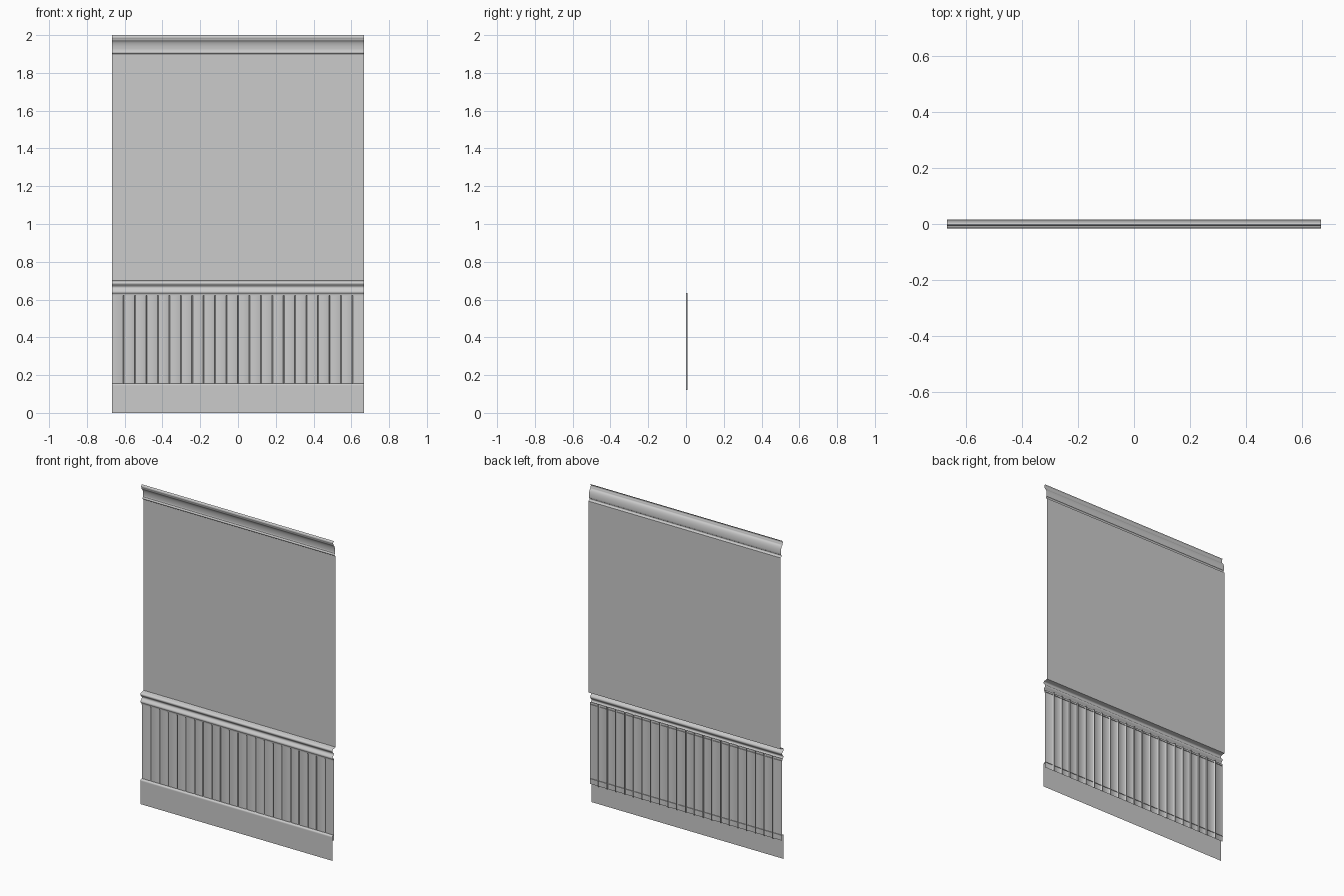
import bpy, math

if "Cube" in bpy.data.objects:
    bpy.data.objects.remove(bpy.data.objects["Cube"])

HALF = 0.666          # half width of the wall section
BACK = 0.016          # plane of the plain wall


def sheet(name, profile, to_a, to_b, angle=40):
    """Open surface made by sweeping a 2D profile between two ends."""
    n = len(profile)
    verts = [to_a(p) for p in profile] + [to_b(p) for p in profile]
    faces = [(i, n + i, n + i + 1, i + 1) for i in range(n - 1)]
    mesh = bpy.data.meshes.new(name)
    mesh.from_pydata(verts, [], faces)
    obj = bpy.data.objects.new(name, mesh)
    bpy.context.collection.objects.link(obj)
    bpy.ops.object.select_all(action='DESELECT')
    obj.select_set(True)
    bpy.context.view_layer.objects.active = obj
    bpy.ops.object.shade_smooth_by_angle(angle=math.radians(angle))
    return obj


def moulding(name, profile):
    """Sweep a (y, z) profile, listed bottom to top, across the width."""
    return sheet(name, profile,
                 lambda p: (-HALF, p[0], p[1]), lambda p: (HALF, p[0], p[1]))


def arc(cy, cz, ry, rz, start, end, steps=6):
    """Elliptical arc in the y-z plane, angles in degrees."""
    return [(cy + ry * math.cos(math.radians(start + (end - start) * i / steps)),
             cz + rz * math.sin(math.radians(start + (end - start) * i / steps)))
            for i in range(steps + 1)]


# plain upper wall
moulding("upper_wall", [(BACK, 0.70), (BACK, 1.90)])

# baseboard with eased top edge
moulding("baseboard", [(-0.016, 0.0), (-0.016, 0.143)]
         + arc(-0.008, 0.146, 0.008, 0.009, 180, 90) + [(0.003, 0.155)])

# chair rail: lower bead, waist, upper nosing
moulding("chair_rail", [(0.003, 0.621), (-0.006, 0.621), (-0.006, 0.629)]
         + arc(-0.005, 0.641, 0.009, 0.010, 250, 130)
         + arc(-0.012, 0.664, 0.010, 0.011, -50, 50)
         + arc(-0.006, 0.687, 0.010, 0.010, 230, 100)
         + [(0.006, 0.699), (BACK, 0.701)])

# crown: bottom bead, cove, top lip
moulding("crown", [(BACK, 1.90)]
         + arc(0.013, 1.909, 0.008, 0.008, 250, 110)
         + [(0.012, 1.924)]
         + arc(-0.006, 1.926, 0.018, 0.046, 0, 80, 8)
         + [(-0.005, 1.976)]
         + arc(0.000, 1.988, 0.008, 0.010, 230, 110)
         + [(-0.002, 2.0)])

# beadboard: flat boards parted by rounded V grooves
FACE, DEEP, GAP, COUNT = -0.001, 0.007, 0.005, 22
pitch = 2 * HALF / COUNT
plan = [(-HALF, FACE)]
for i in range(1, COUNT):
    x = -HALF + i * pitch
    plan += [(x - GAP, FACE), (x - GAP * 0.5, FACE + 0.0015), (x - 0.0012, DEEP),
             (x + 0.0012, DEEP), (x + GAP * 0.5, FACE + 0.0015), (x + GAP, FACE)]
plan.append((HALF, FACE))
sheet("beadboard", plan[::-1], lambda p: (p[0], p[1], 0.12),
      lambda p: (p[0], p[1], 0.635), 50)
